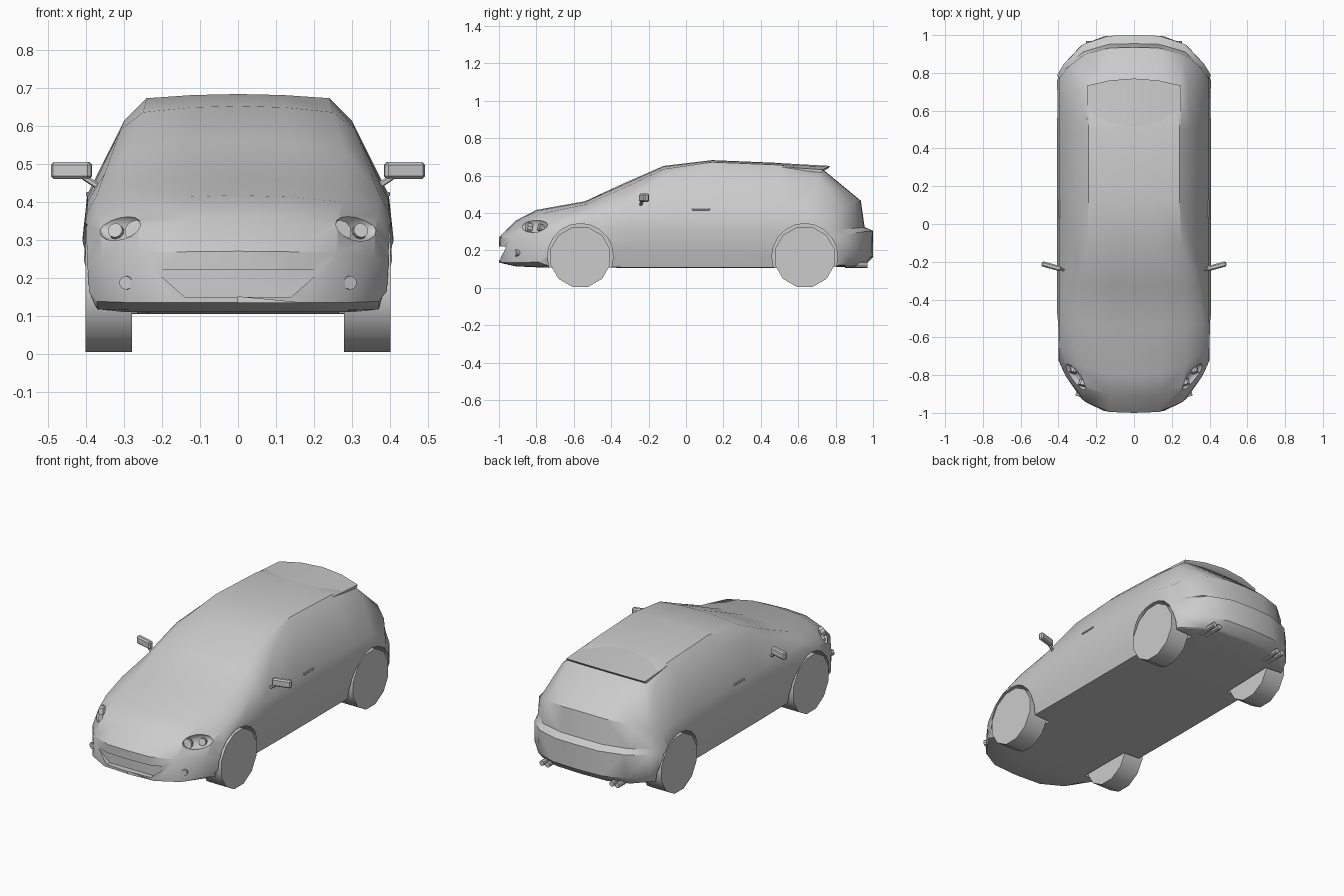
import bpy, bmesh, math
from mathutils import Vector, Matrix
from mathutils.bvhtree import BVHTree

if "Cube" in bpy.data.objects:
    bpy.data.objects.remove(bpy.data.objects["Cube"])


def make_object(name, bm, angle=35):
    bmesh.ops.recalc_face_normals(bm, faces=bm.faces)
    me = bpy.data.meshes.new(name)
    bm.to_mesh(me)
    ob = bpy.data.objects.new(name, me)
    bpy.context.collection.objects.link(ob)
    smooth(ob, angle)
    return ob


def smooth(ob, angle):
    bpy.ops.object.select_all(action='DESELECT')
    bpy.context.view_layer.objects.active = ob
    ob.select_set(True)
    bpy.ops.object.shade_smooth_by_angle(angle=math.radians(angle))


def bridge(bm, rings):
    for a, b in zip(rings, rings[1:]):
        for i in range(len(a)):
            j = (i + 1) % len(a)
            bm.faces.new((a[i], a[j], b[j], b[i]))


def cylinder(name, center, axis, radius, depth, sides, roll=0):
    bm = bmesh.new()
    rot = Vector(axis).to_track_quat('Z', 'Y').to_matrix().to_4x4()
    bmesh.ops.create_cone(bm, cap_ends=True, segments=sides, radius1=radius, radius2=radius,
                          depth=depth, matrix=Matrix.Translation(center) @ rot @ Matrix.Rotation(roll, 4, 'Z'))
    return make_object(name, bm)


def box(name, center, size, rot=Matrix()):
    bm = bmesh.new()
    bmesh.ops.create_cube(bm, size=1, matrix=Matrix.Translation(center) @ rot @ Matrix.Diagonal((*size, 1)))
    bmesh.ops.bevel(bm, geom=bm.edges[:], offset=min(size) * 0.25, segments=1, affect='EDGES')
    return make_object(name, bm)


def cut(target, cutter):
    mod = target.modifiers.new("cut", 'BOOLEAN')
    mod.operation, mod.solver, mod.object = 'DIFFERENCE', 'EXACT', cutter
    bpy.context.view_layer.objects.active = target
    bpy.ops.object.modifier_apply(modifier=mod.name)
    bpy.data.objects.remove(cutter)


def warp(x, y, z):
    # rounds the nose and tail in plan
    k = (abs(x) / 0.4) ** 3.6
    front = min(max((-0.5 - y) / 0.5, 0), 1)
    rear = min(max((y - 0.55) / 0.45, 0), 1)
    return (x, y + 0.28 * k * front - 0.2 * k * rear, z)


# body stations: y, floor z, belt z, shoulder x/z, roof edge x/z, top z
stations = [
    (-1.00, .135, .235, .36, .25, .26, .265, .27),
    (-0.91, .115, .30, .36, .325, .26, .345, .36),
    (-0.80, .11, .34, .37, .365, .27, .40, .417),
    (-0.54, .11, .375, .372, .415, .28, .447, .463),
    (-0.33, .107, .40, .35, .475, .28, .535, .56),
    (-0.12, .105, .41, .308, .59, .25, .635, .652),
    (0.14, .105, .42, .298, .615, .24, .672, .683),
    (0.50, .105, .42, .293, .605, .24, .657, .668),
    (0.73, .11, .42, .29, .59, .24, .625, .635),
    (0.935, .115, .39, .345, .425, .26, .455, .466),
    (0.955, .12, .295, .37, .31, .27, .32, .325),
    (1.00, .165, .27, .37, .285, .27, .30, .305),
]

# body shell
bm = bmesh.new()
rings = []
for y, zb, bz, ex, ez, ix, iz, top in stations:
    mz = min(0.31, bz - 0.03)
    half = [(0, zb), (.16, zb), (.28, zb), (.37, zb + .003), (.393, zb + .45 * (mz - zb)), (.408, mz),
            (.396, bz), (ex, ez), (ix, iz), (ix * .5, top - .25 * (top - iz)), (0, top)]
    ring = half + [(-x, z) for x, z in half[9:0:-1]]
    rings.append([bm.verts.new(warp(x, y, z)) for x, z in ring])
bridge(bm, rings)
for r in (rings[0], rings[-1]):
    quads = [(i, i + 1, 9 - i, 10 - i) for i in range(4)] + [(4, 5, 6)]
    for q in quads:
        bm.faces.new([r[k] for k in q])
        bm.faces.new([r[(20 - k) % 20] for k in q])
bmesh.ops.recalc_face_normals(bm, faces=bm.faces)
tree = BVHTree.FromBMesh(bm)
body = make_object("body", bm)


def on_front(x, z):
    p, n, _, _ = tree.ray_cast(Vector((x, -2, z)), Vector((0, 1, 0)))
    return p, n


# front intake recess
bm = bmesh.new()
bridge_rings = [[bm.verts.new((x, y, z)) for x, z in ((-.22, .22), (.22, .22), (.14, .15), (-.14, .15))]
                for y in (-1.1, -.965)]
bridge(bm, bridge_rings)
for r in bridge_rings:
    bm.faces.new(r)
cut(body, make_object("intake_cutter", bm))

# wheels, arches, lamps and mirrors on both sides
for s, side in ((-1, "left"), (1, "right")):
    for y, end in ((-.565, "front"), (.635, "rear")):
        cut(body, cylinder("arch_cutter", (s * .39, y, .168), (1, 0, 0), .176, .25, 20))
        cylinder(f"{end}_wheel_{side}", (s * .34, y, .165), (1, 0, 0), .165, .122, 12, math.pi / 12)

    # headlight pocket
    p, n = on_front(s * .31, .332)
    bm = bmesh.new()
    aim = n.to_track_quat('Z', 'Y').to_matrix().to_4x4()
    bmesh.ops.create_uvsphere(bm, u_segments=14, v_segments=8, radius=1,
                              matrix=Matrix.Translation(p) @ aim @ Matrix.Diagonal((.085, .04, .03, 1)))
    cut(body, make_object("pocket_cutter", bm))

    # lamps
    for name, x, z, r in (("headlight", .278, .328, .03), ("indicator", .33, .333, .02),
                          ("fog_light", .293, .187, .018)):
        p, n = on_front(s * x, z)
        inset = -.004 if name == "fog_light" else -.018
        aim = (n + Vector((0, -1.5, 0))).normalized()
        cylinder(f"{name}_{side}", p + n * inset, aim, r, .028, 10)

    # mirror and stalk
    box(f"mirror_{side}", (s * .437, -.224, .482), (.108, .028, .044), Matrix.Rotation(s * .27, 4, 'Z'))
    a, b = Vector((s * .36, -.245, .435)), Vector((s * .405, -.235, .465))
    cylinder(f"mirror_stalk_{side}", (a + b) / 2, b - a, .008, (b - a).length, 6)

    # door handle and twin exhausts
    box(f"door_handle_{side}", (s * .393, .08, .42), (.014, .095, .012))
    for x in (.205, .24):
        cylinder(f"exhaust_{side}", (s * x, .91, .122), (0, 1, 0), .015, .12, 8)

# roof spoiler
bm = bmesh.new()
rows = [[bm.verts.new((x, y, z - .32 * x * x)) for y, z in
         ((.5, .667), (.77 - .6 * x * x, .652), (.762 - .6 * x * x, .64), (.72 - .6 * x * x, .618))]
        for x in (-.25, -.13, 0, .13, .25)]
bridge(bm, rows)
bm.faces.new(rows[0])
bm.faces.new(rows[-1])
make_object("spoiler", bm)

smooth(body, 35)
